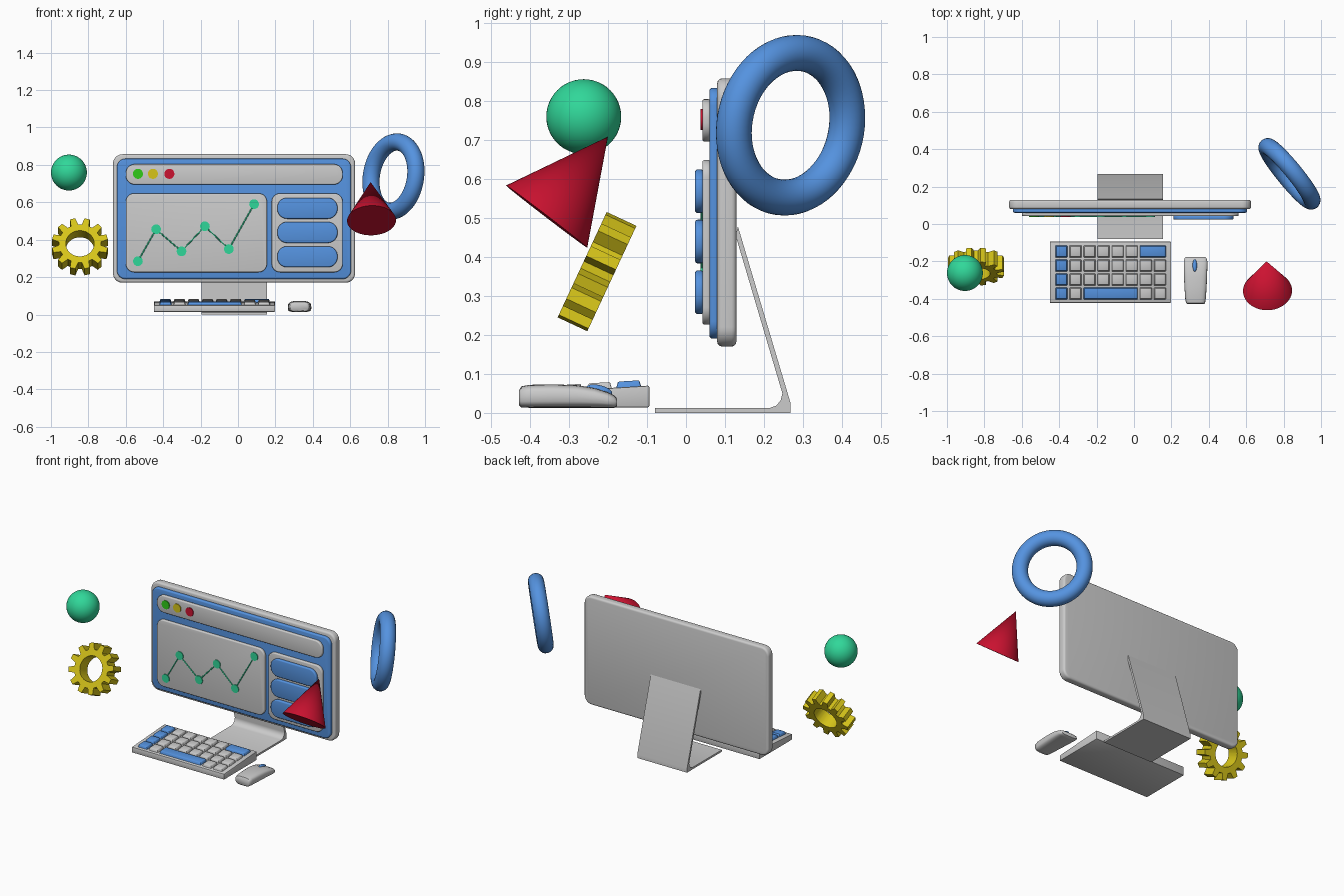
import bpy, bmesh, math
from mathutils import Vector, Matrix

if "Cube" in bpy.data.objects:
    bpy.data.objects.remove(bpy.data.objects["Cube"])


def mat(name, r, g, b):
    m = bpy.data.materials.new(name)
    m.diffuse_color = (r, g, b, 1)
    m.use_nodes = True
    m.node_tree.nodes["Principled BSDF"].inputs["Base Color"].default_value = m.diffuse_color
    return m


BLUE = mat("blue", 0.09, 0.29, 0.74)
GREEN = mat("green", 0.03, 0.68, 0.32)
LIME = mat("lime", 0.03, 0.6, 0.01)
YELLOW = mat("yellow", 0.68, 0.56, 0.01)
RED = mat("red", 0.6, 0.006, 0.03)


def finish(bm, name, material=None, angle=35):
    bmesh.ops.recalc_face_normals(bm, faces=bm.faces[:])
    me = bpy.data.meshes.new(name)
    bm.to_mesh(me)
    bm.free()
    me.shade_smooth()
    me.set_sharp_from_angle(angle=math.radians(angle))
    ob = bpy.data.objects.new(name, me)
    bpy.context.collection.objects.link(ob)
    if material:
        me.materials.append(material)
    return ob


def prism(bm, points, vec):
    """Extrude a closed outline along vec."""
    f = bm.faces.new([bm.verts.new(p) for p in points])
    r = bmesh.ops.extrude_face_region(bm, geom=[f])
    bmesh.ops.translate(bm, vec=vec, verts=[v for v in r["geom"] if isinstance(v, bmesh.types.BMVert)])


def plate(name, x0, x1, z0, z1, y0, y1, rad, bevel, material=None):
    """Rounded rectangle facing the front, with softened rims."""
    bm = bmesh.new()
    pts = []
    for cx, cz, a0 in ((x1 - rad, z1 - rad, 0), (x0 + rad, z1 - rad, 90),
                       (x0 + rad, z0 + rad, 180), (x1 - rad, z0 + rad, 270)):
        for i in range(9):
            a = math.radians(a0 + i * 11.25)
            pts.append((cx + rad * math.cos(a), y0, cz + rad * math.sin(a)))
    prism(bm, pts, (0, y1 - y0, 0))
    rims = [e for e in bm.edges if abs(e.verts[0].co.y - e.verts[1].co.y) < 1e-6]
    bmesh.ops.bevel(bm, geom=rims, offset=bevel, segments=3, profile=0.5, affect='EDGES')
    return finish(bm, name, material)


def rod(name, a, b, r, material, r2=None, n=20):
    """Cylinder or cone from a to b."""
    a, b = Vector(a), Vector(b)
    d = b - a
    m = Matrix.Translation((a + b) / 2) @ d.to_track_quat('Z', 'Y').to_matrix().to_4x4()
    bm = bmesh.new()
    bmesh.ops.create_cone(bm, cap_ends=True, segments=n, radius1=r, radius2=r if r2 is None else r2,
                          depth=d.length, matrix=m)
    return finish(bm, name, material)


# Monitor and screen panels
plate("monitor_body", -0.668, 0.626, 0.17, 0.857, 0.08, 0.129, 0.05, 0.012)
plate("screen", -0.647, 0.604, 0.19, 0.833, 0.06, 0.085, 0.045, 0.008, BLUE)
plate("title_bar", -0.6, 0.56, 0.695, 0.804, 0.042, 0.063, 0.048, 0.006)
plate("chart_panel", -0.6, 0.155, 0.226, 0.648, 0.042, 0.063, 0.045, 0.006)
plate("button_panel", 0.18, 0.56, 0.226, 0.648, 0.042, 0.063, 0.045, 0.006)
for i, z in enumerate((0.568, 0.439, 0.309)):
    plate(f"button_{i}", 0.21, 0.532, z - 0.056, z + 0.056, 0.023, 0.045, 0.052, 0.007, BLUE)

# Title bar dots
for i, (x, m) in enumerate(((-0.535, LIME), (-0.455, YELLOW), (-0.367, RED))):
    rod(f"window_dot_{i}", (x, 0.037, 0.752), (x, 0.045, 0.752), 0.027, m)

# Line chart
chart = [(-0.535, 0.285), (-0.438, 0.456), (-0.302, 0.338), (-0.177, 0.472), (-0.049, 0.35), (0.086, 0.59)]
for i, (x, z) in enumerate(chart):
    rod(f"chart_point_{i}", (x, 0.037, z), (x, 0.045, z), 0.026, GREEN)
    if i:
        px, pz = chart[i - 1]
        rod(f"chart_line_{i}", (px, 0.041, pz), (x, 0.041, z), 0.0035, GREEN, n=8)

# Bent sheet stand
bm = bmesh.new()
profile = [(-0.08, 0), (0.268, 0), (0.268, 0.025), (0.133, 0.478), (0.127, 0.455), (0.247, 0.05),
           (0.243, 0.033), (0.232, 0.019), (0.213, 0.012), (-0.08, 0.012)]
prism(bm, [(-0.195, y, z) for y, z in profile], (0.349, 0, 0))
finish(bm, "stand")

# Keyboard wedge
KY0, KY1 = -0.422, -0.094


def key_z(y):
    return 0.05 + 0.02 * (y - KY0) / (KY1 - KY0)


bm = bmesh.new()
prism(bm, [(-0.45, KY0, 0.014), (-0.45, KY1, 0.014), (-0.45, KY1, key_z(KY1)), (-0.45, KY0, key_z(KY0))], (0.648, 0, 0))
bmesh.ops.bevel(bm, geom=bm.edges[:], offset=0.004, segments=2, profile=0.5, affect='EDGES')
finish(bm, "keyboard_body")


def key(name, c0, c1, row, material=None):
    """Tapered key spanning columns c0..c1."""
    x0, x1 = -0.388 + 0.0752 * c0 - 0.033, -0.388 + 0.0752 * c1 + 0.033
    yc = -0.147 - 0.075 * row
    bm = bmesh.new()
    bmesh.ops.create_cube(bm, size=1)
    for v in bm.verts:
        top = v.co.z > 0
        t = 0.006 if top else 0
        x = x1 - t if v.co.x > 0 else x0 + t
        y = yc + math.copysign(0.033 - t, v.co.y)
        v.co = (x, y, key_z(y) + (0.015 if top else -0.004))
    bmesh.ops.bevel(bm, geom=bm.edges[:], offset=0.003, segments=2, profile=0.5, affect='EDGES')
    finish(bm, name, material)


for row in range(4):
    spans = [(c, c) for c in range(8)]
    if row == 0:
        spans[6:] = [(6, 7)]
    if row == 3:
        spans[2:6] = [(2, 5)]
    for c0, c1 in spans:
        key(f"key_{row}_{c0}", c0, c1, row, BLUE if c0 == 0 or c1 > c0 else None)

# Mouse lofted from rounded sections (y, half width, bottom, top)
bm = bmesh.new()
rings = []
for y, w, lo, hi in ((-0.428, 0.045, 0.02, 0.058), (-0.422, 0.051, 0.014, 0.068), (-0.40, 0.055, 0.013, 0.072),
                     (-0.34, 0.059, 0.013, 0.073), (-0.28, 0.062, 0.013, 0.071), (-0.235, 0.063, 0.013, 0.064),
                     (-0.20, 0.063, 0.013, 0.053), (-0.184, 0.059, 0.013, 0.045), (-0.177, 0.053, 0.017, 0.037)):
    ring = []
    for i in range(24):
        c, s = math.cos(i * math.tau / 24), math.sin(i * math.tau / 24)
        ring.append(bm.verts.new((0.329 + w * math.copysign(abs(c) ** 0.6, c), y,
                                  (lo + hi) / 2 + (hi - lo) / 2 * math.copysign(abs(s) ** 0.6, s))))
    rings.append(ring)
for a, b in zip(rings, rings[1:]):
    for i in range(24):
        bm.faces.new((a[i], a[i - 1], b[i - 1], b[i]))
bm.faces.new(rings[0])
bm.faces.new(rings[-1])
finish(bm, "mouse_body", None, 45)

# Mouse wheel
bm = bmesh.new()
bmesh.ops.create_uvsphere(bm, u_segments=20, v_segments=12, radius=1,
                          matrix=Matrix.Translation((0.325, -0.222, 0.058)) @ Matrix.Rotation(-0.25, 4, 'X')
                          @ Matrix.Diagonal((0.012, 0.034, 0.013, 1)))
finish(bm, "mouse_wheel", BLUE)

# Floating ball and cone
bm = bmesh.new()
bmesh.ops.create_uvsphere(bm, u_segments=48, v_segments=24, radius=0.096,
                          matrix=Matrix.Translation((-0.904, -0.262, 0.759)))
finish(bm, "ball", GREEN)
rod("cone", (0.714, -0.357, 0.503), (0.709, -0.2, 0.708), 0.131, RED, r2=0, n=48)

# Floating ring
bpy.ops.mesh.primitive_torus_add(major_radius=0.187, minor_radius=0.046, major_segments=64, minor_segments=24)
ring = bpy.context.object
ring.name = "ring"
ring.location = (0.831, 0.268, 0.737)
ring.rotation_euler = Vector((0.765, 0.628, -0.13)).to_track_quat('Z', 'Y').to_euler()
ring.data.materials.append(BLUE)
ring.data.shade_smooth()

# Floating gear with twelve teeth and a round bore
bm = bmesh.new()
N, T = 12, 0.042
outline = []
for k in range(N):
    for off, r in ((-10, 0.113), (-5.5, 0.151), (5.5, 0.151), (10, 0.113)):
        a = math.radians(15 + k * 30 + off)
        outline.append((a, r))
loops = [[bm.verts.new((r * math.cos(a), r * math.sin(a), z)) for a, r in prof]
         for prof, z in ((outline, -T), (outline, T), ([(a, 0.076) for a, _ in outline], T),
                         ([(a, 0.076) for a, _ in outline], -T))]
for j in range(4):
    a, b = loops[j], loops[(j + 1) % 4]
    for i in range(len(a)):
        bm.faces.new((a[i - 1], a[i], b[i], b[i - 1]))
gear = finish(bm, "gear", YELLOW, 30)
gear.location = (-0.845, -0.228, 0.362)
gear.rotation_euler = (math.radians(90 - 25), 0, 0)
